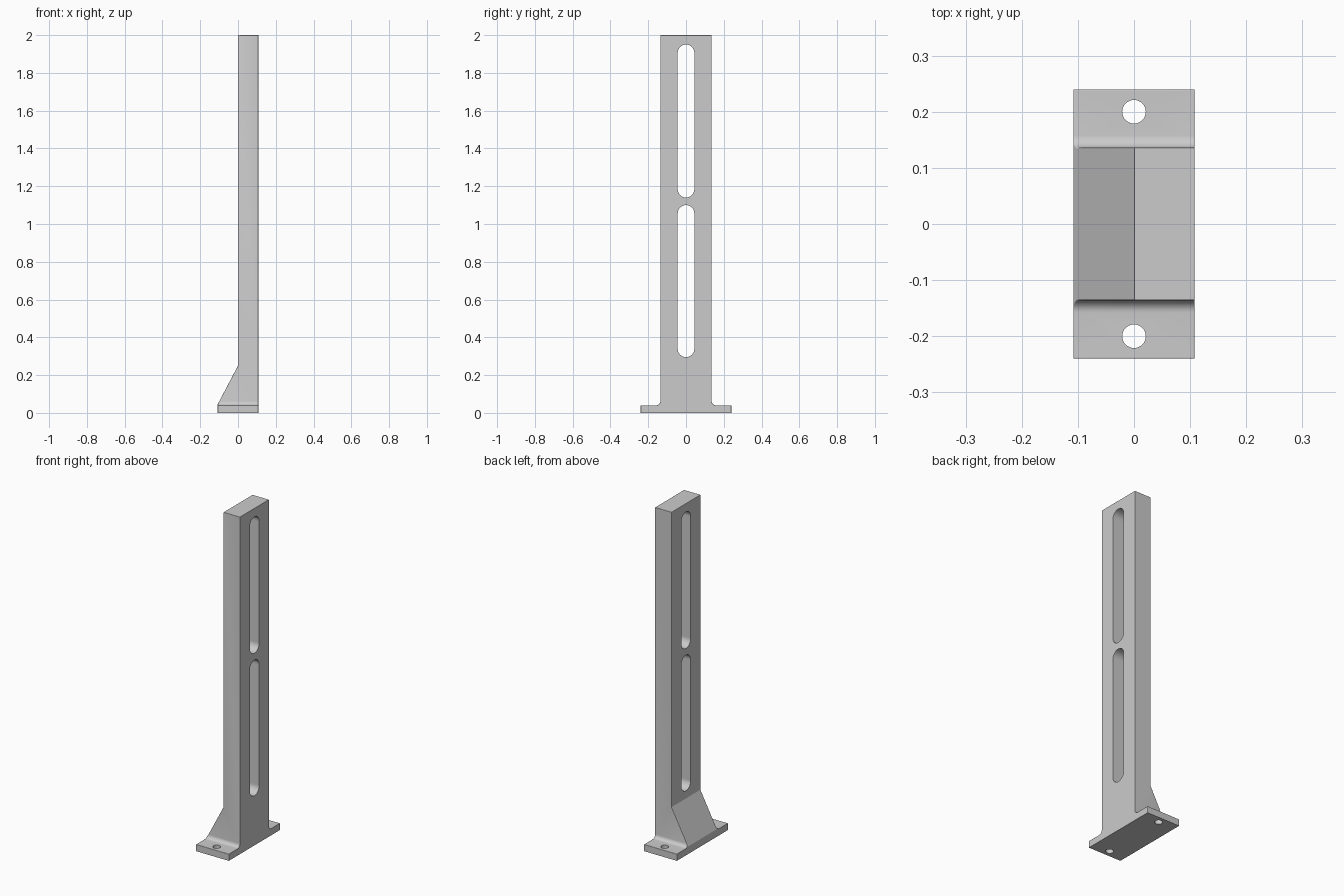
import bpy, bmesh
from math import sin, cos, pi, radians
from mathutils import Vector

cube = bpy.data.objects.get("Cube")
if cube:
    bpy.data.objects.remove(cube, do_unlink=True)

HALF_X, FOOT_Y, POST_Y = 0.108, 0.24, 0.136
FOOT_TOP, HEIGHT, FILLET = 0.04, 2.0, 0.022

grey = bpy.data.materials.new("light grey")
grey.use_nodes = True
grey.diffuse_color = (0.6, 0.6, 0.6, 1)
grey.node_tree.nodes["Principled BSDF"].inputs["Base Color"].default_value = (0.6, 0.6, 0.6, 1)


def prism(name, points, axis, half):
    """Extrude a 2D outline symmetrically along the given axis."""
    place = {"x": lambda a, b, d: (d, a, b),
             "y": lambda a, b, d: (a, d, b),
             "z": lambda a, b, d: (a, b, d)}[axis]
    bm = bmesh.new()
    face = bm.faces.new([bm.verts.new(place(a, b, -half)) for a, b in points])
    moved = bmesh.ops.extrude_face_region(bm, geom=[face])["geom"]
    bmesh.ops.translate(bm, vec=Vector(place(0, 0, 2 * half)),
                        verts=[v for v in moved if isinstance(v, bmesh.types.BMVert)])
    bmesh.ops.recalc_face_normals(bm, faces=bm.faces)
    mesh = bpy.data.meshes.new(name)
    bm.to_mesh(mesh)
    bm.free()
    mesh.materials.append(grey)
    obj = bpy.data.objects.new(name, mesh)
    bpy.context.collection.objects.link(obj)
    return obj


def slot(low, high, r, steps=16):
    """Outline with half-round ends; a circle when low equals high."""
    top = [(r * cos(pi * i / steps), high + r * sin(pi * i / steps)) for i in range(steps + 1)]
    bottom = [(-a, low + high - b) for a, b in top]
    return top + bottom if high > low else top[:-1] + bottom[:-1]


def boolean(obj, tool, operation):
    mod = obj.modifiers.new(tool.name, "BOOLEAN")
    mod.operation, mod.solver, mod.object = operation, "EXACT", tool
    tool.hide_render = True
    tool.hide_set(True)


# Bracket seen from the side: wide foot, filleted into the tall post
arc = [(POST_Y + FILLET * (1 - cos(t)), FOOT_TOP + FILLET * (1 - sin(t)))
       for t in [i * pi / 16 for i in range(9)]]
half = [(FOOT_Y, -0.1), (FOOT_Y, FOOT_TOP)] + arc[::-1] + [(POST_Y, HEIGHT)]
bracket = prism("slotted_bracket", half + [(-y, z) for y, z in reversed(half)], "x", HALF_X)

# Front outline trims the post and slopes the gusset
outline = prism("gusset_outline", [(-HALF_X, -0.2), (0.2, -0.2), (0.2, 2.1), (0, 2.1),
                                   (0, 0.25), (-HALF_X, FOOT_TOP + 0.005)], "y", 0.4)
boolean(bracket, outline, "INTERSECT")

# Softened outer edges
bevel = bracket.modifiers.new("soft_edges", "BEVEL")
bevel.width, bevel.segments = 0.01, 4
bevel.limit_method, bevel.angle_limit = "ANGLE", radians(35)

# Flat underside
boolean(bracket, prism("underside_cutter", [(-1, -1), (1, -1), (1, 0), (-1, 0)], "y", 1), "DIFFERENCE")

# Two long slots through the post
for name, low, high in (("lower", 0.295, 1.10), ("upper", 1.14, 1.95)):
    r = 0.044
    boolean(bracket, prism(name + "_slot_cutter", slot(low + r, high - r, r), "x", 0.3), "DIFFERENCE")

# Screw holes in the foot
for name, y in (("front", -0.2), ("back", 0.2)):
    boolean(bracket, prism(name + "_hole_cutter", slot(y, y, 0.021), "z", 0.3), "DIFFERENCE")

bpy.context.view_layer.objects.active = bracket
bracket.select_set(True)
bpy.ops.object.shade_smooth_by_angle(angle=radians(30))
